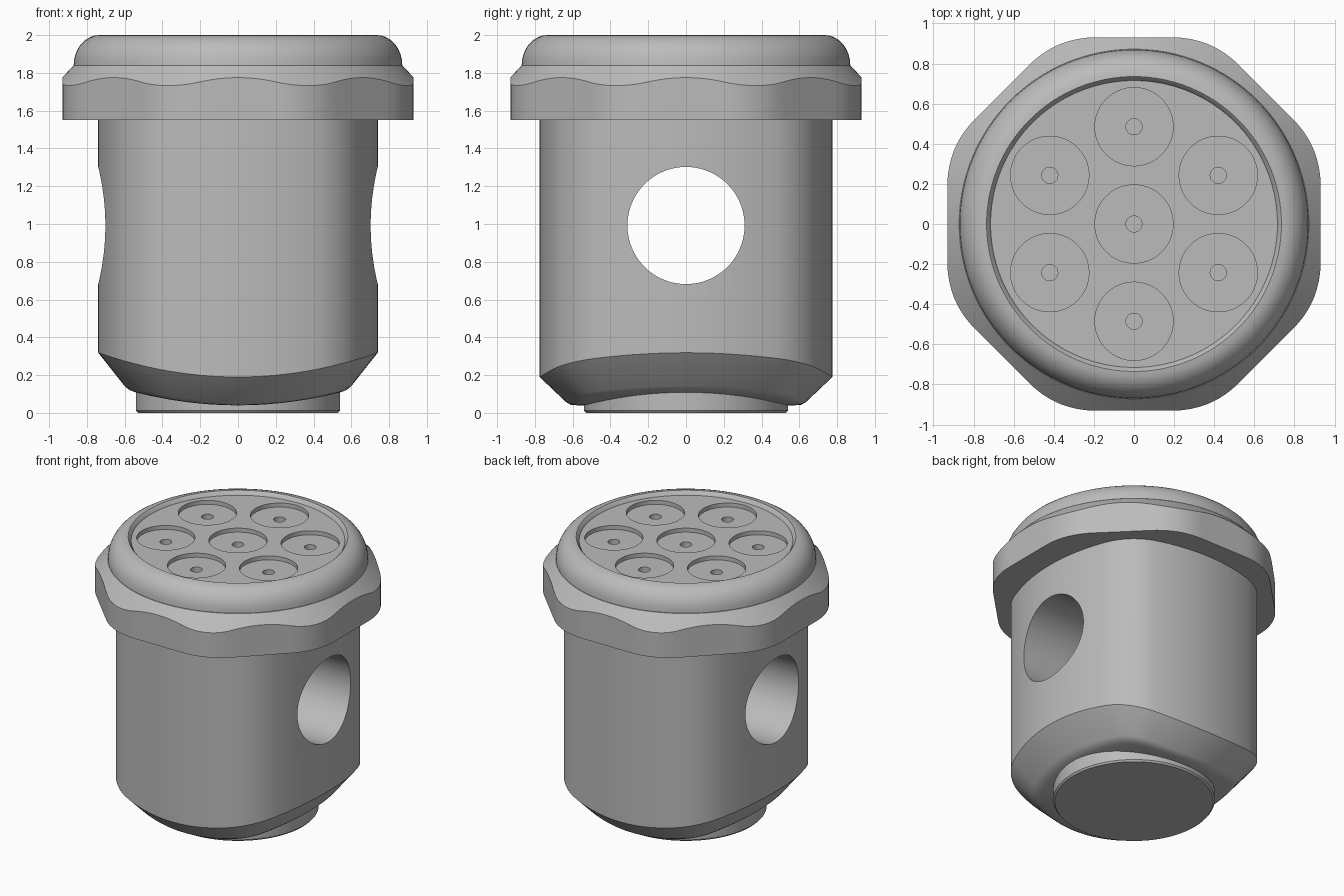
import bpy, bmesh, math
from math import sin, cos, pi, radians

cube = bpy.data.objects.get("Cube")
if cube:
    bpy.data.objects.remove(cube, do_unlink=True)

grey = bpy.data.materials.new("plain_grey")
grey.use_nodes = True
grey.diffuse_color = (0.5, 0.5, 0.5, 1)
grey.node_tree.nodes["Principled BSDF"].inputs["Base Color"].default_value = (0.5, 0.5, 0.5, 1)

SEGMENTS = 128
ANGLES = [2 * pi * i / SEGMENTS for i in range(SEGMENTS)]


def loft(bm, rings):
    """Skin a stack of equal rings and close both ends."""
    loops = [[bm.verts.new(p) for p in ring] for ring in rings]
    n = len(loops[0])
    for low, high in zip(loops, loops[1:]):
        for i in range(n):
            j = (i + 1) % n
            bm.faces.new((low[i], low[j], high[j], high[i]))
    bm.faces.new(loops[0][::-1])
    bm.faces.new(loops[-1])


def circle(r, z, x=0, y=0):
    return [(x + r * cos(a), y + r * sin(a), z) for a in ANGLES]


def finish(name, bm):
    bmesh.ops.recalc_face_normals(bm, faces=bm.faces)
    mesh = bpy.data.meshes.new(name)
    bm.to_mesh(mesh)
    bm.free()
    obj = bpy.data.objects.new(name, mesh)
    bpy.context.collection.objects.link(obj)
    mesh.materials.append(grey)
    return obj


def build(name, rings):
    bm = bmesh.new()
    loft(bm, rings)
    return finish(name, bm)


def activate(obj):
    bpy.ops.object.select_all(action="DESELECT")
    obj.select_set(True)
    bpy.context.view_layer.objects.active = obj


def cut(obj, cutter):
    mod = obj.modifiers.new("cut", "BOOLEAN")
    mod.operation = "DIFFERENCE"
    mod.solver = "EXACT"
    mod.object = cutter
    activate(obj)
    bpy.ops.object.modifier_apply(modifier=mod.name)
    bpy.data.objects.remove(cutter, do_unlink=True)


def smooth(obj, angle=28):
    activate(obj)
    bpy.ops.object.shade_smooth_by_angle(angle=radians(angle))


# Body outline: four bulging sides joined by tangent corner arcs
def body_point(a, inset):
    c, s = abs(cos(a)), abs(sin(a))
    t = math.degrees(math.atan2(s, c))
    if t < 21.6:
        cx, cy, r = -0.56, 0, 1.3
    elif t < 72.1:
        cx, cy, r = 0.277, 0.331, 0.4
    else:
        cx, cy, r = 0, -0.525, 1.3
    x, y = cx + (r - inset) * c, cy + (r - inset) * s
    return math.copysign(x, cos(a)), math.copysign(y, sin(a))


# Underside follows a shallow curve that rises towards both x sides
def body_ring(inset, base, bend=0.235, scale=1):
    ring = []
    for a in ANGLES:
        x, y = body_point(a, inset)
        x, y = x * scale, y * scale
        ring.append((x, y, base + bend * x * x))
    return ring


rings = [body_ring(0.2, 0.04, scale=k) for k in (0.2, 0.5, 0.8, 1)]
rings += [body_ring(0.165, 0.043), body_ring(0.14, 0.057), body_ring(0.0, 0.19),
          body_ring(0.0, 1.6, bend=0)]
body = build("body", rings)

# Cross bore through the body
bm = bmesh.new()
loft(bm, [[(x, 0.31 * cos(a), 0.992 + 0.31 * sin(a)) for a in ANGLES] for x in (-1, 1)])
cut(body, finish("bore_cutter", bm))
smooth(body)

# Round plug under the body
plug = build("bottom_plug", [circle(0.53, 0), circle(0.54, 0.012), circle(0.54, 0.2)])
smooth(plug)


# Collar: octagon with rounded corners, its top trimmed by a cone
def collar_radius(a):
    d = (a + pi / 8) % (pi / 4) - pi / 8
    if abs(d) < math.atan(0.2 / 0.93):
        return 0.93 / cos(d)
    fillet = 0.45
    centre = (0.93 - fillet) / cos(pi / 8)
    off = pi / 8 - abs(d)
    return centre * cos(off) + math.sqrt(fillet ** 2 - (centre * sin(off)) ** 2)


def collar_ring(height):
    radii = [(a, collar_radius(a)) for a in ANGLES]
    return [(r * cos(a), r * sin(a), height(r)) for a, r in radii]


collar = build("collar", [collar_ring(lambda r: 1.55),
                          collar_ring(lambda r: 1.84 - 1.08 * (r - 0.87)),
                          circle(0.872, 1.838)])
smooth(collar)

# Domed cap with a shallow recessed face
profile = [(0.8, 1.8), (0.87, 1.84)]
for i in range(1, 9):
    t = i / 8 * pi / 2
    profile.append((0.735 + 0.135 * cos(t), 1.84 + 0.16 * sin(t)))
profile += [(0.725, 1.99), (0.715, 1.972)]
cap = build("cap", [circle(r, z) for r, z in profile])

# Seven round pits, each with a small centre hole
bm = bmesh.new()
centres = [(0, 0)] + [(0.485 * cos(a), 0.485 * sin(a))
                      for a in (pi / 6 + i * pi / 3 for i in range(6))]
for x, y in centres:
    loft(bm, [circle(r, z, x, y) for r, z in
              ((0.04, 1.9), (0.04, 1.942), (0.195, 1.942), (0.195, 2.1))])
cut(cap, finish("pit_cutter", bm))
smooth(cap)
